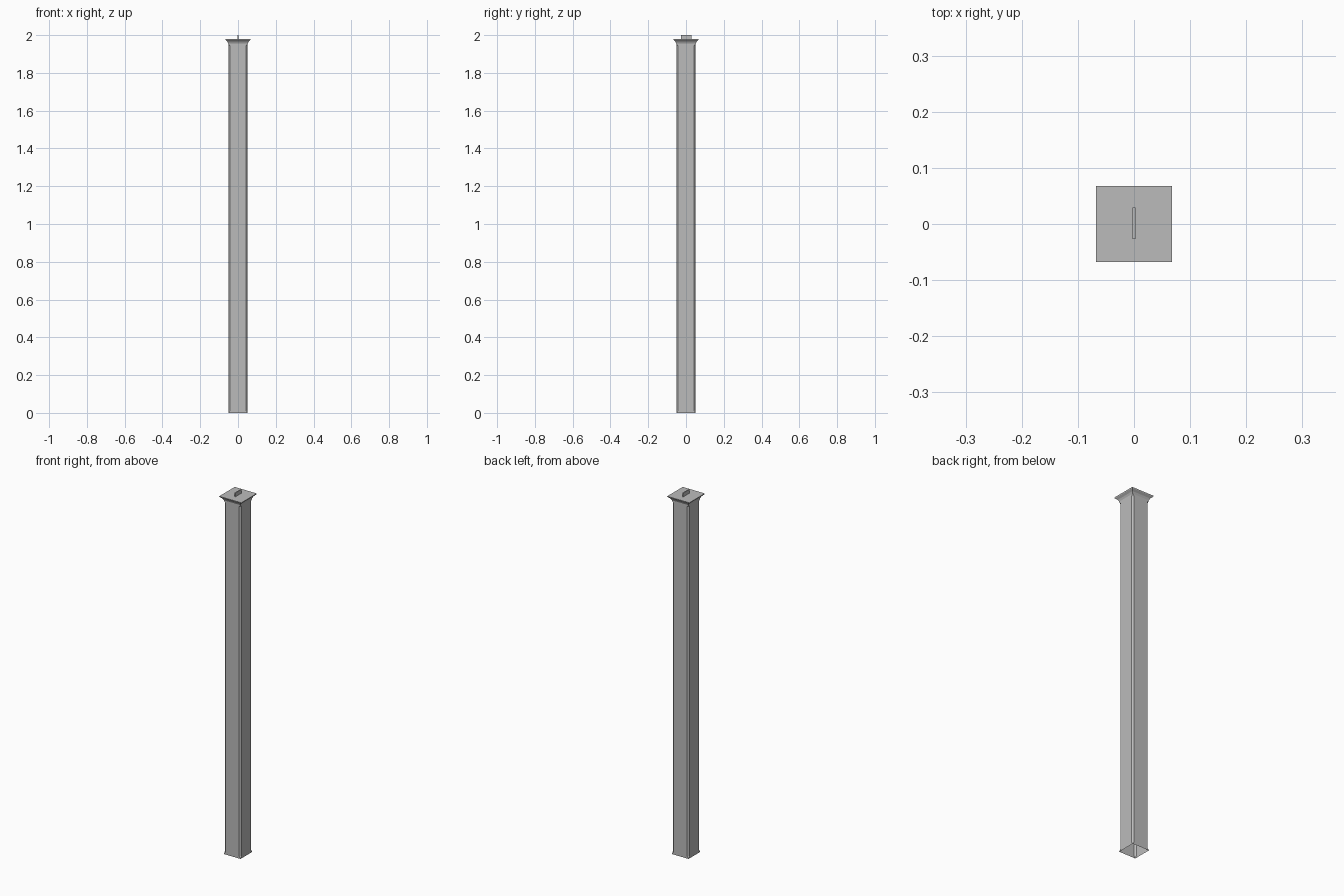
import bpy, bmesh

old = bpy.data.objects.get("Cube")
if old:
    bpy.data.objects.remove(old, do_unlink=True)

grey = bpy.data.materials.new("plain grey")
grey.use_nodes = True
colour = (0.5, 0.5, 0.5, 1)
grey.diffuse_color = colour
grey.node_tree.nodes["Principled BSDF"].inputs["Base Color"].default_value = colour


def finish(name, bm):
    bmesh.ops.recalc_face_normals(bm, faces=bm.faces)
    mesh = bpy.data.meshes.new(name)
    bm.to_mesh(mesh)
    bm.free()
    mesh.materials.append(grey)
    obj = bpy.data.objects.new(name, mesh)
    bpy.context.collection.objects.link(obj)
    return obj


def square_loft(name, rings, close_top=False):
    """Loft square rings given as (half width, corner cut, height)."""
    bm = bmesh.new()
    loops = []
    for half, cut, z in rings:
        a = half - cut
        pts = [(a, -half), (half, -a), (half, a), (a, half),
               (-a, half), (-half, a), (-half, -a), (-a, -half)]
        loops.append([bm.verts.new((x, y, z)) for x, y in pts])
    for low, high in zip(loops, loops[1:]):
        for i in range(8):
            j = (i + 1) % 8
            bm.faces.new((low[i], low[j], high[j], high[i]))
    if close_top:
        bm.faces.new(loops[-1])
    bmesh.ops.remove_doubles(bm, verts=bm.verts, dist=0.0001)
    return finish(name, bm)


# Hollow post, open below, with chamfered corners that run out at both ends
square_loft("post", [(0.051, 0, 0), (0.051, 0.009, 0.012),
                     (0.051, 0.009, 1.943), (0.051, 0, 1.955), (0.051, 0, 1.97)])

# Flared cap with a thin flat lip
square_loft("cap", [(0.051, 0, 1.955), (0.056, 0, 1.965),
                    (0.066, 0, 1.974), (0.0675, 0, 1.979)], close_top=True)

# Upright tab on the cap
bm = bmesh.new()
bmesh.ops.create_cube(bm, size=1)
bmesh.ops.scale(bm, vec=(0.005, 0.056, 0.024), verts=bm.verts)
bmesh.ops.translate(bm, vec=(0, 0.001, 1.988), verts=bm.verts)
finish("top_tab", bm)
